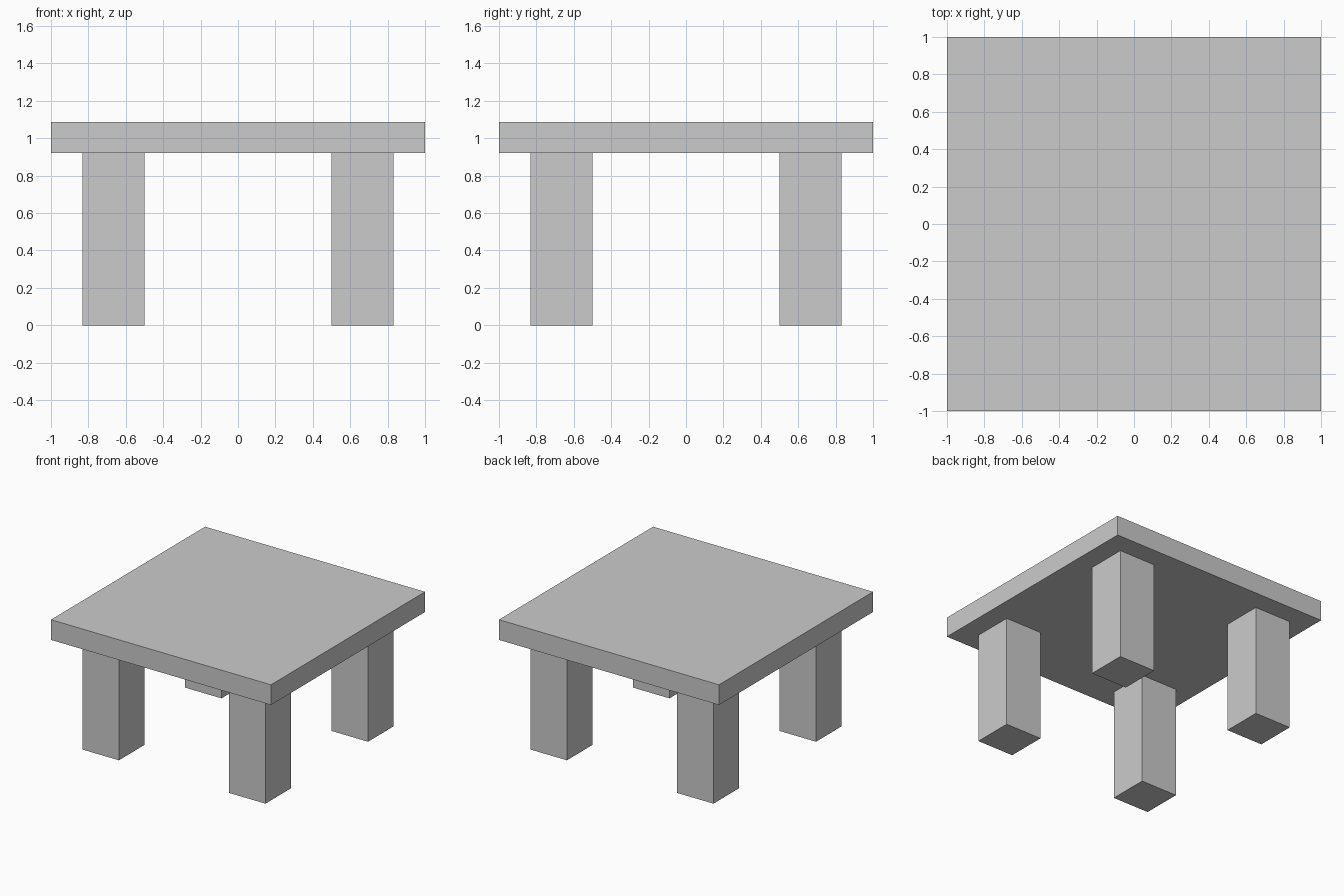
import bpy

if "Cube" in bpy.data.objects:
    bpy.data.objects.remove(bpy.data.objects["Cube"])

LEG_HEIGHT = 0.92
TOP_THICKNESS = 0.166
LEG_INNER, LEG_OUTER = 0.5, 0.832


def box(name, center, size):
    bpy.ops.mesh.primitive_cube_add(size=1, location=center)
    obj = bpy.context.object
    obj.name = name
    obj.scale = size
    bpy.ops.object.transform_apply(location=False, rotation=False, scale=True)
    return obj


# Square slab top
box("table_top", (0, 0, LEG_HEIGHT + TOP_THICKNESS / 2), (2, 2, TOP_THICKNESS))

# Four square legs, set in from the corners
leg_width = LEG_OUTER - LEG_INNER
leg_offset = (LEG_OUTER + LEG_INNER) / 2
for y_name, y_sign in (("front", -1), ("back", 1)):
    for x_name, x_sign in (("left", -1), ("right", 1)):
        box(f"{y_name}_{x_name}_leg",
            (x_sign * leg_offset, y_sign * leg_offset, LEG_HEIGHT / 2),
            (leg_width, leg_width, LEG_HEIGHT))
